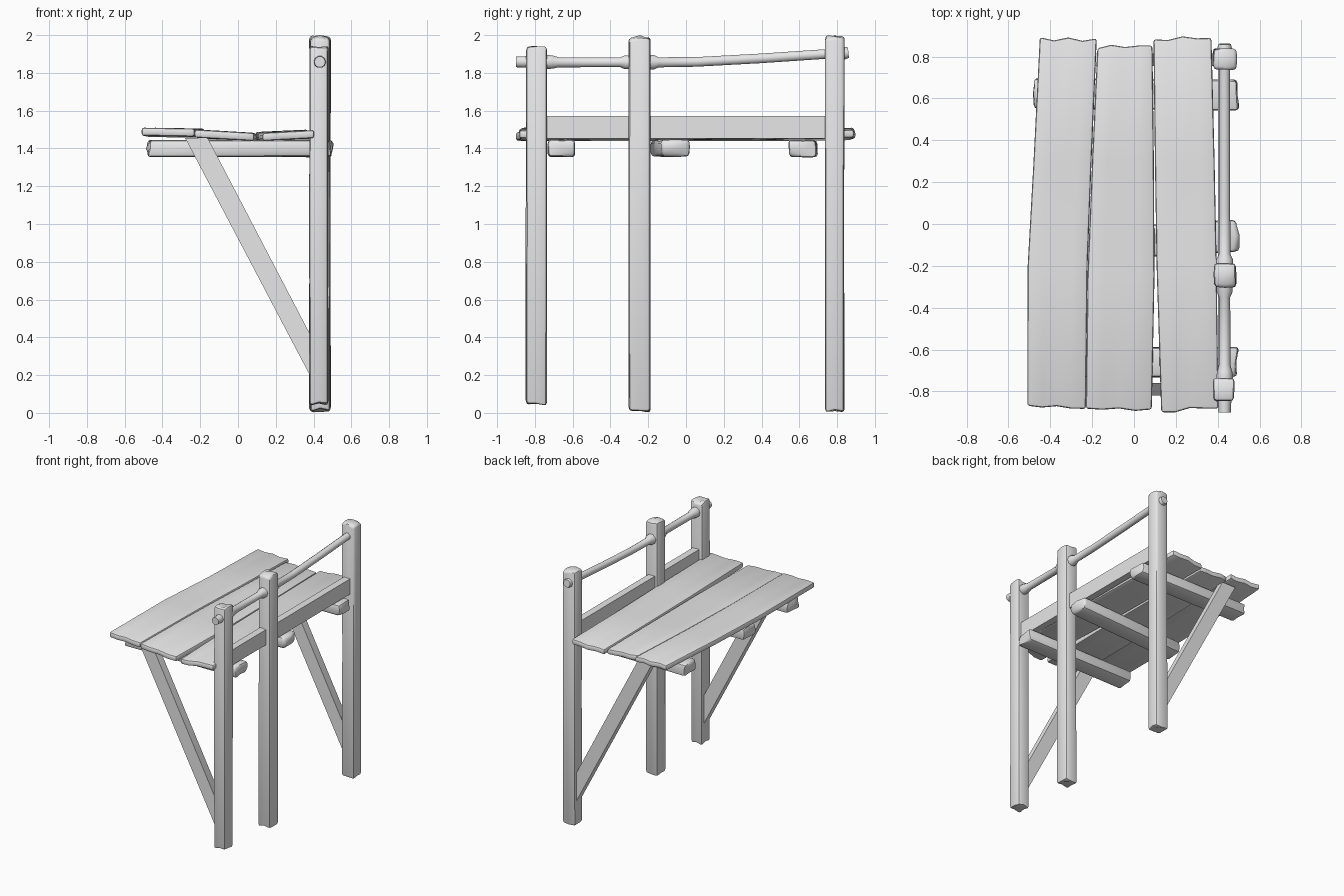
import bpy, bmesh, math, random
from mathutils import Vector

random.seed(4)
cube = bpy.data.objects.get("Cube")
if cube:
    bpy.data.objects.remove(cube, do_unlink=True)

grey = bpy.data.materials.new("plain grey")
grey.use_nodes = True
grey.diffuse_color = (0.8, 0.8, 0.8, 1)
grey.node_tree.nodes["Principled BSDF"].inputs["Base Color"].default_value = (0.8, 0.8, 0.8, 1)


def finish(bm, name, bevel):
    """Round the sharp edges, then make a shaded object."""
    bmesh.ops.recalc_face_normals(bm, faces=bm.faces[:])
    if bevel:
        sharp = [e for e in bm.edges if e.calc_face_angle(0) > 0.7]
        bmesh.ops.bevel(bm, geom=sharp, offset=bevel, segments=2, profile=0.5,
                        affect='EDGES', clamp_overlap=True)
    mesh = bpy.data.meshes.new(name)
    bm.to_mesh(mesh)
    bm.free()
    mesh.materials.append(grey)
    obj = bpy.data.objects.new(name, mesh)
    bpy.context.collection.objects.link(obj)
    bpy.ops.object.select_all(action='DESELECT')
    obj.select_set(True)
    bpy.context.view_layer.objects.active = obj
    bpy.ops.object.shade_smooth_by_angle(angle=math.radians(40))


def bar(name, start, end, side, width, depth, bevel=0.014, rough=0.012):
    """Squared timber from start to end with roughly hewn ends."""
    start, end, side = Vector(start), Vector(end), Vector(side)
    along = end - start
    axis = along.normalized()
    other = axis.cross(side).normalized()
    bm = bmesh.new()
    bmesh.ops.create_cube(bm, size=1)
    if rough:
        bmesh.ops.subdivide_edges(bm, edges=bm.edges[:], cuts=1, use_grid_fill=True)
    for v in bm.verts:
        x, y, z = v.co
        inset = random.uniform(0, 2 * rough) if abs(z) > 0.4 else 0
        wob = 1 + random.uniform(-rough, rough) * 4
        v.co = (start + along * (z + 0.5) - axis * math.copysign(inset, z)
                + side * x * width * wob + other * y * depth * wob)
    finish(bm, name, bevel)


def plank(name, stations, thick=0.042, columns=4):
    """Warped board; each station is y, left x, right x, left top, right top."""
    bm = bmesh.new()
    layers = []
    for drop in (0, thick):
        layers.append([[bm.verts.new((l + (r - l) * c / columns, y, zl + (zr - zl) * c / columns - drop))
                        for c in range(columns + 1)] for y, l, r, zl, zr in stations])
    # uneven sawn ends
    for row, sign in ((0, 1), (-1, -1)):
        for c in range(columns + 1):
            shift = sign * random.uniform(0, 0.022)
            for layer in layers:
                layer[row][c].co.y += shift
    top, bottom = layers
    rows = len(stations)
    for i in range(rows - 1):
        for c in range(columns):
            for g in layers:
                bm.faces.new((g[i][c], g[i][c + 1], g[i + 1][c + 1], g[i + 1][c]))
        for c in (0, columns):
            bm.faces.new((top[i][c], top[i + 1][c], bottom[i + 1][c], bottom[i][c]))
    for i in (0, rows - 1):
        for c in range(columns):
            bm.faces.new((top[i][c], top[i][c + 1], bottom[i][c + 1], bottom[i][c]))
    finish(bm, name, 0.012)


def brace(name, y, half=0.03):
    """Slanted strut cut flush with the post and the table top."""
    outline = ((-0.28, 1.455), (-0.16, 1.455), (0.385, 0.41), (0.385, 0.19))
    bm = bmesh.new()
    face = bm.faces.new([bm.verts.new((x, y - half, z)) for x, z in outline])
    out = bmesh.ops.extrude_face_region(bm, geom=[face])
    bmesh.ops.translate(bm, vec=(0, 2 * half, 0),
                        verts=[g for g in out["geom"] if isinstance(g, bmesh.types.BMVert)])
    finish(bm, name, 0)


# Upright posts
for name, x, y, low, high, wx, wy in (
        ("front_post", 0.428, -0.792, 0.03, 1.95, 0.1, 0.11),
        ("middle_post", 0.435, -0.245, 0.0, 2.0, 0.105, 0.115),
        ("back_post", 0.434, 0.787, 0.0, 2.0, 0.112, 0.102)):
    bar(name, (x, y, low), (x, y, high), (1, 0, 0), wx, wy, 0.016)

# Beams under the table top
for name, left, right, width in (("front_beam", -0.66, -0.66, 0.14),
                                 ("middle_beam", -0.115, -0.055, 0.15),
                                 ("back_beam", 0.625, 0.615, 0.145)):
    bar(name, (-0.49, left, 1.4), (0.505, right, 1.4), (0, 1, 0), width, 0.09, 0.018)

# Table top planks
plank("left_plank", [(-0.885, -0.51, -0.23, 1.51, 1.505), (-0.2, -0.508, -0.222, 1.508, 1.502),
                     (0.3, -0.48, -0.203, 1.502, 1.5), (0.895, -0.45, -0.178, 1.51, 1.505)])
plank("middle_plank", [(-0.895, -0.23, 0.085, 1.5, 1.482), (-0.25, -0.222, 0.098, 1.497, 1.48),
                       (0.3, -0.2, 0.095, 1.495, 1.48), (0.86, -0.175, 0.088, 1.498, 1.483)])
plank("right_plank", [(-0.9, 0.13, 0.403, 1.482, 1.497), (-0.2, 0.108, 0.395, 1.485, 1.495),
                      (0.3, 0.1, 0.385, 1.485, 1.493), (0.9, 0.093, 0.37, 1.487, 1.5)])

# Side board and diagonal struts
bar("side_board", (0.43, -0.76, 1.512), (0.43, 0.77, 1.512), (1, 0, 0), 0.055, 0.12, 0, 0)
brace("front_brace", -0.79)
brace("back_brace", 0.785)

# Handrail, swelling where it passes through the posts
rail = bpy.data.curves.new("handrail", 'CURVE')
rail.dimensions = '3D'
rail.bevel_depth = 0.028
rail.bevel_resolution = 3
rail.use_fill_caps = True
points = [(-0.9, 1.858, 1.05), (-0.87, 1.858, 1.1), (-0.73, 1.858, 1.4), (-0.705, 1.857, 1.3),
          (-0.675, 1.856, 1), (-0.35, 1.856, 0.95), (-0.325, 1.856, 1.35), (-0.17, 1.856, 1.45),
          (-0.145, 1.856, 1), (0.05, 1.858, 0.95), (0.4, 1.877, 0.95), (0.74, 1.9, 0.95),
          (0.84, 1.905, 1.25), (0.86, 1.907, 1.05)]
spline = rail.splines.new('POLY')
spline.points.add(len(points) - 1)
for p, (y, z, r) in zip(spline.points, points):
    p.co = (0.433, y, z, 1)
    p.radius = r
spline.use_smooth = True
rail.materials.append(grey)
bpy.context.collection.objects.link(bpy.data.objects.new("handrail", rail))
